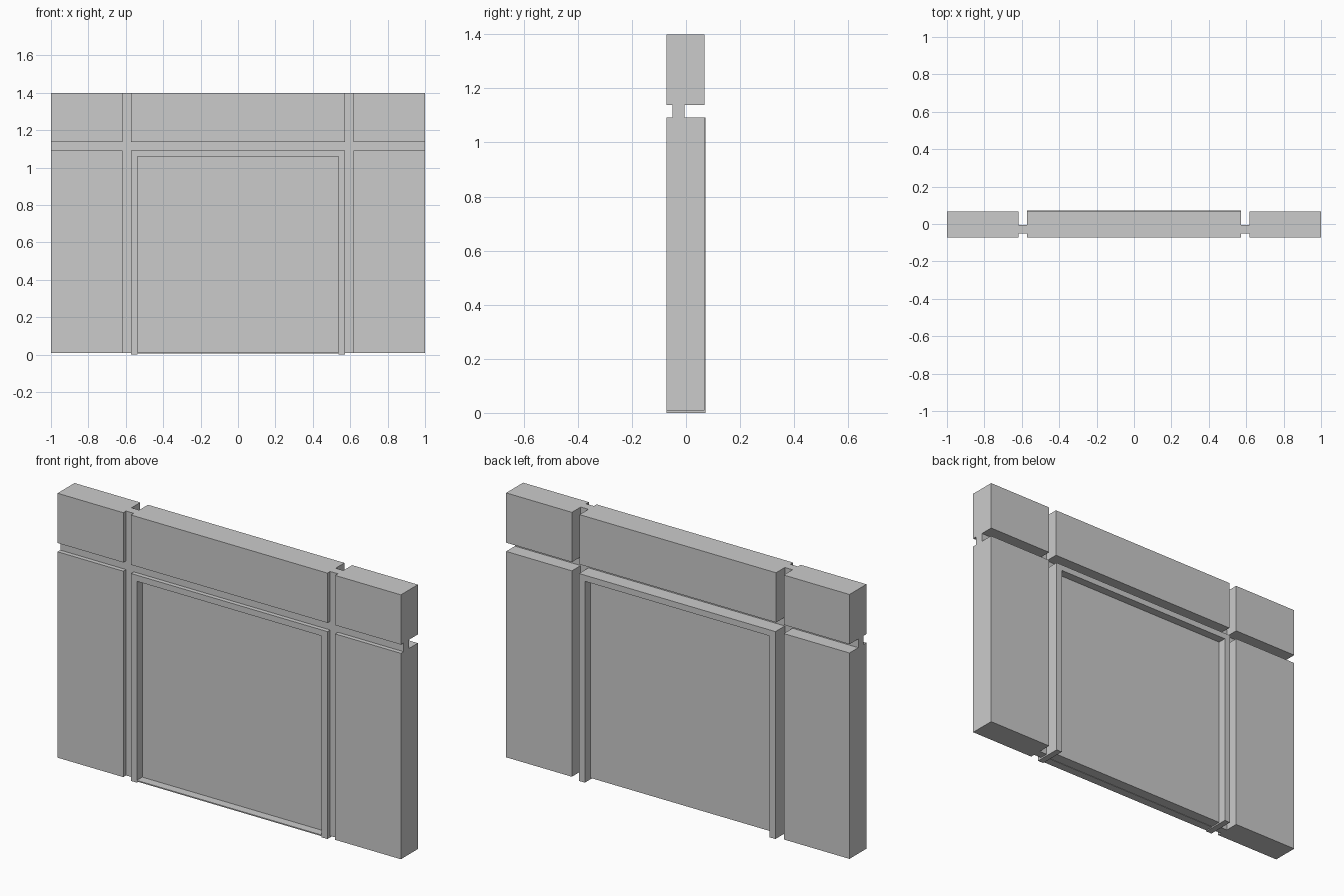
import bpy, bmesh

if "Cube" in bpy.data.objects:
    bpy.data.objects.remove(bpy.data.objects["Cube"])

FRONT, WALL_BACK, FRAME_BACK = -0.073, 0.068, 0.073   # depth planes
CORE = (-0.05, -0.005)                                # thin web inside the grooves
BASE, TOP = 0.008, 1.4
LOW, HIGH = 1.092, 1.138                              # horizontal groove
IN, OUT = 0.572, 0.617                                # vertical grooves


def box(name, x, y, z):
    """Box spanning three (min, max) ranges."""
    bm = bmesh.new()
    bmesh.ops.create_cube(bm, size=1)
    for v in bm.verts:
        v.co = [r[0] if c < 0 else r[1] for c, r in zip(v.co, (x, y, z))]
    mesh = bpy.data.meshes.new(name)
    bm.to_mesh(mesh)
    bm.free()
    obj = bpy.data.objects.new(name, mesh)
    bpy.context.collection.objects.link(obj)
    return obj


def pair(name, x, y, z):
    """Box mirrored to both sides of the door."""
    box(name, x, y, z).modifiers.new("mirror", 'MIRROR')


wall = (FRONT, WALL_BACK)

# Masonry blocks
pair("side_block", (OUT, 1), wall, (BASE, LOW))
pair("upper_corner_block", (OUT, 1), wall, (HIGH, TOP))
box("upper_middle_block", (-IN, IN), wall, (HIGH, TOP))

# Webs joining the blocks inside the grooves
box("horizontal_web", (-1, 1), CORE, (LOW, HIGH))
pair("lower_web", (IN, OUT), CORE, (BASE, LOW))
pair("upper_web", (IN, OUT), CORE, (HIGH, TOP))

# Door frame
frame = (FRONT, FRAME_BACK)
pair("door_jamb", (0.538, IN), frame, (0, 1.06))
box("door_header", (-IN, IN), frame, (1.06, LOW))

# Recessed door panel and thin threshold
box("door_panel", (-0.538, 0.538), (-0.028, 0.028), (BASE, 1.06))
box("threshold", (-0.538, 0.538), (FRONT, -0.028), (0.006, 0.012))
